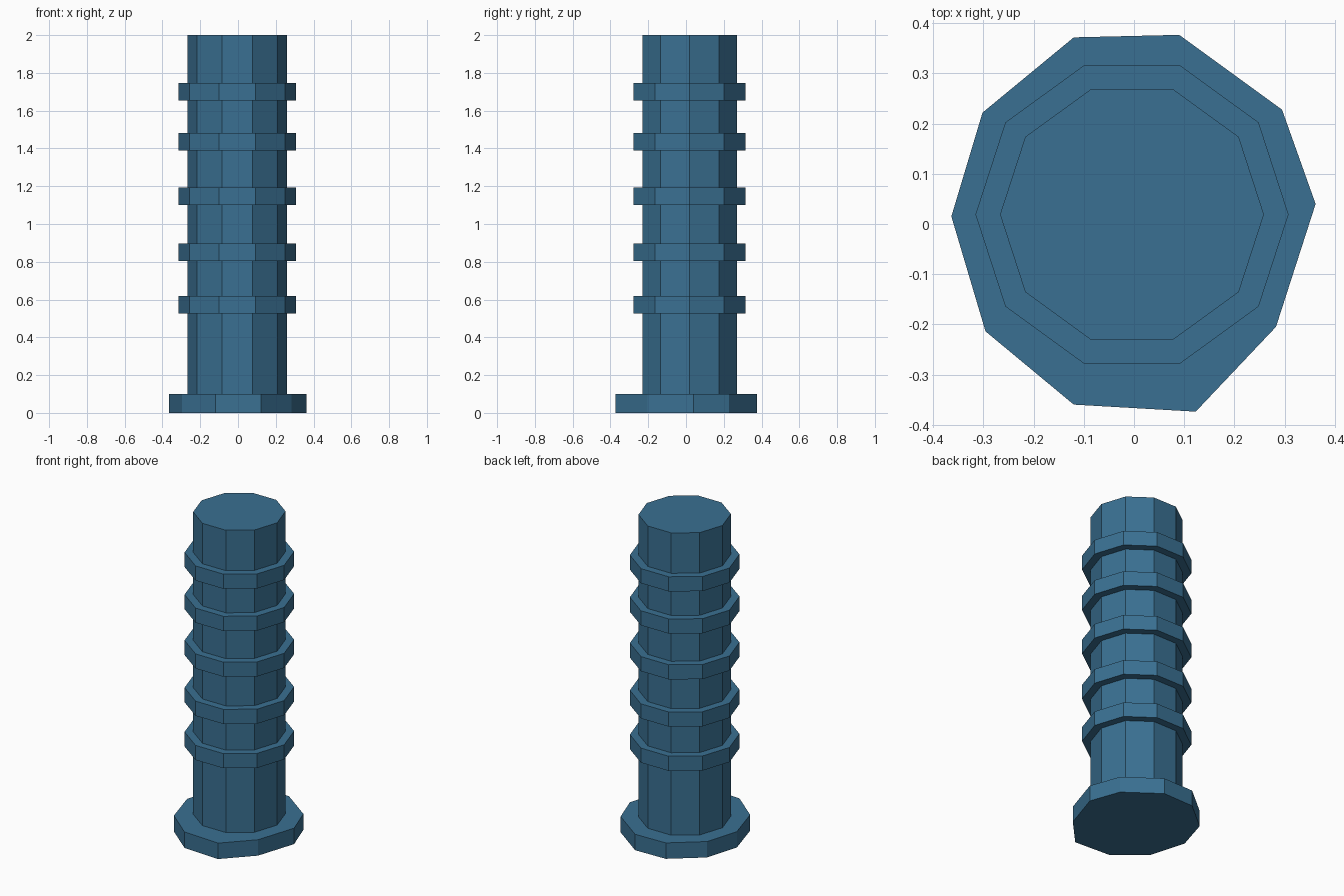
import bpy
import bmesh
from math import cos, sin, tau

cube = bpy.data.objects.get("Cube")
if cube:
    bpy.data.objects.remove(cube, do_unlink=True)

blue = bpy.data.materials.new("steel blue")
blue.use_nodes = True
blue.diffuse_color = (0.042, 0.162, 0.287, 1)
blue.node_tree.nodes["Principled BSDF"].inputs["Base Color"].default_value = blue.diffuse_color

CENTRE_X, CENTRE_Y = -0.004, 0.019


def decagon(radius):
    return [(CENTRE_X + radius * cos(tau * i / 10),
             CENTRE_Y + radius * sin(tau * i / 10)) for i in range(10)]


def prism(name, outline, bottom, top):
    """Extrude a flat outline upwards into a closed, flat-shaded solid."""
    bm = bmesh.new()
    face = bm.faces.new([bm.verts.new((x, y, bottom)) for x, y in outline])
    result = bmesh.ops.extrude_face_region(bm, geom=[face], use_keep_orig=True)
    raised = [v for v in result["geom"] if isinstance(v, bmesh.types.BMVert)]
    bmesh.ops.translate(bm, verts=raised, vec=(0, 0, top - bottom))
    bmesh.ops.recalc_face_normals(bm, faces=bm.faces)
    mesh = bpy.data.meshes.new(name)
    bm.to_mesh(mesh)
    bm.free()
    mesh.materials.append(blue)
    obj = bpy.data.objects.new(name, mesh)
    bpy.context.collection.objects.link(obj)
    return obj


# Uneven ten-sided foot
foot_outline = [(0.362, 0.04), (0.295, 0.228), (0.09, 0.377), (-0.12, 0.372),
                (-0.302, 0.222), (-0.364, 0.015), (-0.296, -0.214),
                (-0.12, -0.36), (0.123, -0.374), (0.283, -0.205)]
prism("base", foot_outline, 0, 0.1)

# Upright shaft
prism("shaft", decagon(0.263), 0.1, 2)

# Raised bands around the shaft
for number, middle in enumerate((0.572, 0.85, 1.147, 1.435, 1.7), 1):
    prism(f"band_{number}", decagon(0.312), middle - 0.046, middle + 0.046)
